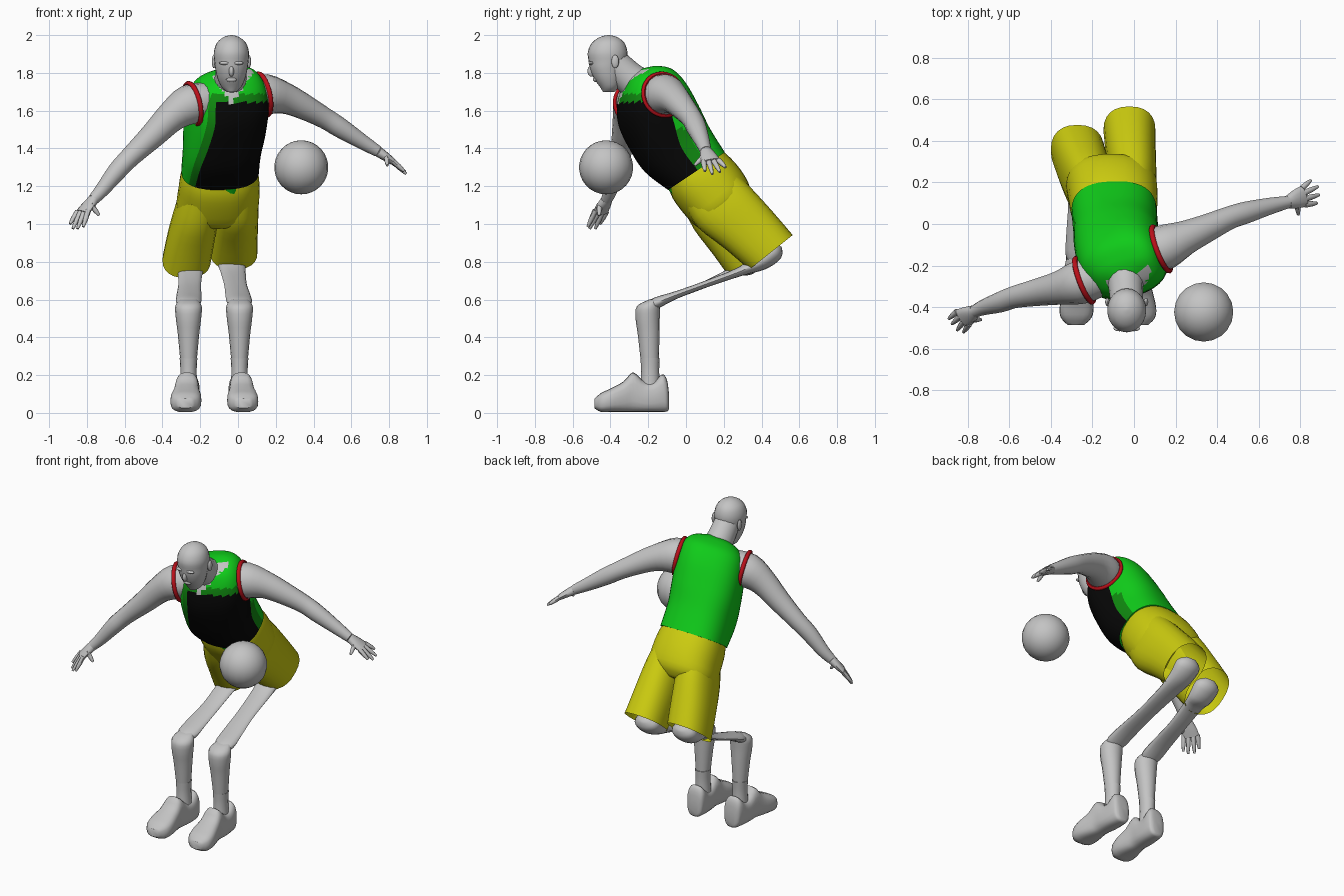
import bpy
import math
from mathutils import Vector

cube = bpy.data.objects.get("Cube")
if cube:
    bpy.data.objects.remove(cube, do_unlink=True)


def material(name, r, g, b):
    m = bpy.data.materials.new(name)
    m.use_nodes = True
    m.diffuse_color = (r, g, b, 1)
    m.node_tree.nodes["Principled BSDF"].inputs["Base Color"].default_value = (r, g, b, 1)
    return m


GREY = material("grey", .55, .55, .55)
GREEN = material("green", .005, .6, .01)
DARK_GREEN = material("dark green", .005, .25, .005)
BLACK = material("black", .002, .002, .002)
YELLOW = material("yellow", .6, .6, .005)
RED = material("red", .5, .005, .01)
parts = []


def smooth_keys(keys, steps):
    """Catmull-Rom interpolation of whole key tuples."""
    out = []
    for i in range(len(keys) - 1):
        p0, p1, p2 = keys[max(i - 1, 0)], keys[i], keys[i + 1]
        p3 = keys[min(i + 2, len(keys) - 1)]
        for s in range(steps):
            t = s / steps
            out.append([b + .5 * t * (c - a + t * (2 * a - 5 * b + 4 * c - d + t * (3 * (b - c) + d - a)))
                        for a, b, c, d in zip(p0, p1, p2, p3)])
    return out + [list(keys[-1])]


def loft(name, keys, mats, axis=None, side=(1, 0, 0), n=16, steps=3, power=1.0,
         open_end=False, rule=None):
    """Skin oval rings; key = x, y, z, half width, half depth, optional twist."""
    rings = smooth_keys(keys, steps)
    centres = [Vector(k[:3]) for k in rings]
    verts, faces, slots = [], [], []
    for i, k in enumerate(rings):
        t = Vector(axis) if axis else centres[min(i + 1, len(rings) - 1)] - centres[max(i - 1, 0)]
        t.normalize()
        u = Vector(side) + Vector((0, k[5] if len(k) > 5 else 0, 0))
        u = (u - t * u.dot(t)).normalized()
        w = t.cross(u)
        for j in range(n):
            a = math.tau * j / n
            c, s = math.cos(a), math.sin(a)
            verts.append(centres[i] + u * max(k[3], .002) * math.copysign(abs(c) ** power, c)
                         + w * max(k[4], .002) * math.copysign(abs(s) ** power, s))
    for i in range(len(rings) - 1):
        for j in range(n):
            f = [i * n + j, i * n + (j + 1) % n, (i + 1) * n + (j + 1) % n, (i + 1) * n + j]
            faces.append(f)
            a = math.tau * (j + .5) / n
            slots.append(rule(sum((verts[v] for v in f), Vector()) / 4, math.cos(a), math.sin(a))
                         if rule else 0)
    faces.append(list(range(n))[::-1])
    if not open_end:
        faces.append([len(verts) - n + j for j in range(n)])
    slots += [0, 0]
    me = bpy.data.meshes.new(name)
    me.from_pydata(verts, [], faces)
    for m in mats:
        me.materials.append(m)
    for p, s in zip(me.polygons, slots):
        p.material_index = s
    ob = bpy.data.objects.new(name, me)
    bpy.context.collection.objects.link(ob)
    parts.append(ob)
    return ob


def blob(name, loc, scale, mat, segments=16):
    bpy.ops.mesh.primitive_uv_sphere_add(segments=segments, ring_count=segments * 3 // 4, location=loc)
    ob = bpy.context.object
    ob.name, ob.scale = name, scale
    ob.data.materials.append(mat)
    parts.append(ob)


# Jersey: black front panel, green back and straps, bare V at the neck
def jersey_rule(c, lateral, back):
    if back < .2 and c.y < -.2 and abs(c.x + .035) < .65 * (c.z - 1.63):
        return 3
    if back < 0 and c.z < 1.645 and lateral > -.6:
        return 2
    if back < 0 and c.z < 1.69 and lateral > -.8:
        return 1
    if back < .3 and lateral > 0 and c.z < 1.5:
        return 1
    return 0


TORSO = (0, -.55, .83)
loft("jersey", [(-.095, .055, 1.28, .205, .18, .05), (-.085, -.045, 1.39, .205, .205, .15),
                (-.07, -.115, 1.51, .212, .21, .35), (-.055, -.18, 1.635, .21, .2, .5),
                (-.05, -.22, 1.725, .19, .16, .5), (-.04, -.25, 1.775, .14, .1, .45),
                (-.04, -.27, 1.795, .06, .05, .4)],
     [GREEN, DARK_GREEN, BLACK, GREY], axis=TORSO, n=48, steps=6, power=.8, rule=jersey_rule)
loft("jersey_tail", [(-.04, -.085, 1.19, .03, .012), (-.04, -.055, 1.15, .03, .01)], [GREEN], n=8)

# Neck, head and face
loft("neck", [(-.045, -.22, 1.72, .1, .1), (-.04, -.29, 1.765, .085, .088),
              (-.035, -.38, 1.85, .078, .08)], [GREY])
loft("head", [(-.035, -.41, 1.7, .025, .03), (-.035, -.405, 1.725, .052, .05),
              (-.035, -.412, 1.77, .073, .075), (-.035, -.418, 1.82, .085, .09),
              (-.035, -.415, 1.86, .09, .1), (-.035, -.415, 1.91, .093, .105),
              (-.035, -.412, 1.96, .076, .085), (-.035, -.41, 1.99, .04, .045),
              (-.035, -.41, 2, .005, .005)], [GREY], axis=(0, 0, 1), n=24)
blob("nose", (-.035, -.5, 1.81), (.014, .022, .03), GREY, 12)
blob("lips", (-.035, -.478, 1.765), (.028, .014, .014), GREY, 12)
for sx, label in ((1, "left"), (-1, "right")):
    blob(label + "_ear", (-.035 + sx * .093, -.375, 1.86), (.011, .02, .035), GREY, 12)
    blob(label + "_brow", (-.035 + sx * .035, -.502, 1.852), (.03, .014, .01), GREY, 12)


# Arms with palms, fingers and red armhole trim
def arm(label, keys, palm, across, tips, thumb, hole):
    loft(label + "_arm", [k + (k[3],) for k in keys], [GREY], side=(0, 1, 0), n=16)
    wrist, palm, across = Vector(keys[-1][:3]), Vector(palm), Vector(across).normalized()
    mid = wrist.lerp(palm, .5)
    loft(label + "_palm", [(*wrist, .032, .028), (*mid, .046, .024), (*palm, .052, .018)],
         [GREY], side=across, n=12)
    roots = [palm + across * (i - 1.5) * .028 for i in range(4)] + [mid + across * .03]
    for i, (root, tip) in enumerate(zip(roots, tips + [thumb])):
        tip = Vector(tip)
        start = root.lerp(tip, -.15)
        loft(label + ("_thumb" if i == 4 else "_finger_%d" % (i + 1)),
             [(*start, .015, .014), (*root.lerp(tip, .5), .013, .013), (*tip, .007, .007)],
             [GREY], side=across, n=8, steps=2)
    bpy.ops.mesh.primitive_torus_add(
        location=hole, rotation=Vector((1, .38, .22)).to_track_quat("Z", "Y").to_euler(),
        major_radius=.112, minor_radius=.013, major_segments=32, minor_segments=8)
    trim = bpy.context.object
    trim.name = label + "_armhole_trim"
    trim.data.materials.append(RED)
    parts.append(trim)


arm("left", [(.06, -.15, 1.68, .1), (.15, -.11, 1.685, .108), (.25, -.065, 1.665, .083),
             (.35, -.02, 1.62, .068), (.46, .03, 1.56, .056), (.54, .055, 1.51, .053),
             (.65, .085, 1.44, .041), (.74, .105, 1.385, .03)],
    (.82, .135, 1.33), (.2, -.95, -.1),
    [(.85, .21, 1.3), (.885, .18, 1.275), (.89, .14, 1.265), (.88, .1, 1.28)],
    (.79, .045, 1.31), (.13, -.12, 1.685))
arm("right", [(-.17, -.25, 1.65, .1), (-.26, -.28, 1.63, .106), (-.35, -.305, 1.57, .083),
              (-.45, -.325, 1.47, .068), (-.57, -.35, 1.355, .054), (-.64, -.375, 1.28, .05),
              (-.72, -.4, 1.18, .038), (-.765, -.42, 1.13, .03)],
    (-.825, -.455, 1.06), (.7, -.7, .05),
    [(-.89, -.455, 1), (-.875, -.48, .975), (-.85, -.51, .975), (-.82, -.52, .985)],
    (-.735, -.46, 1.045), (-.24, -.27, 1.635))

# Shorts: hips plus two open legs
HIPS = (0, .62, -.78)
loft("shorts_hips", [(-.095, .035, 1.305, .19, .165), (-.097, .075, 1.25, .207, .185),
                     (-.102, .14, 1.17, .215, .19), (-.11, .2, 1.09, .21, .175),
                     (-.115, .23, 1.05, .12, .12)], [YELLOW], axis=HIPS, n=32, power=.85)
loft("left_shorts_leg", [(-.005, .12, 1.19, .1, .16), (-.005, .2, 1.09, .113, .175),
                         (-.015, .33, .97, .12, .16), (-.022, .45, .85, .125, .147)],
     [YELLOW], axis=HIPS, n=24, power=.85, open_end=True)
loft("right_shorts_leg", [(-.19, .11, 1.19, .1, .16), (-.215, .18, 1.08, .115, .175),
                          (-.245, .27, .945, .125, .165), (-.272, .355, .81, .128, .155)],
     [YELLOW], axis=HIPS, n=24, power=.85, open_end=True)


# Bent legs with flattened thighs, socks and shoes
def leg(label, xk, xa, dy, dz, toe):
    def x(f):
        return xk + (xa - xk) * f
    loft(label + "_thigh", [(xk, .49 + dy, .89 + dz, .03, .02), (xk, .465 + dy, .86 + dz, .08, .055),
                            (xk, .4 + dy, .805 + dz, .078, .05), (x(.2), .29 + dy / 2, .75, .067, .025),
                            (x(.5), .1, .68, .06, .018), (x(.8), -.05, .625, .066, .02),
                            (xa, -.15, .585, .066, .03), (xa, -.2, .56, .04, .03)], [GREY])
    loft(label + "_calf", [(xa, -.165, .6, .045, .03), (xa, -.198, .565, .07, .062),
                           (xa, -.203, .5, .067, .064), (xa, -.198, .42, .057, .058),
                           (xa, -.192, .28, .044, .048)], [GREY], axis=(0, 0, -1))
    loft(label + "_sock", [(xa, -.19, .29, .047, .051), (xa, -.19, .22, .043, .048),
                           (xa, -.19, .14, .047, .052)], [GREY], axis=(0, 0, -1))
    shoe = [(.09, .06, .03, .04), (.1, .09, .052, .082), (.125, .105, .06, .1), (.17, .085, .062, .08),
            (.22, .085, .062, .08), (.28, .11, .062, .105), (.33, .086, .07, .081),
            (.4, .067, .082, .062), (.45, .055, .074, .05), (.485, .05, .04, .025)]
    loft(label + "_shoe", [(xa + toe * (d - .1) * 2.5, -d, z, w, h) for d, z, w, h in shoe],
         [GREY], axis=(0, -1, 0), n=20, power=.7)


leg("left", -.035, .008, 0, 0, .022)
leg("right", -.25, -.262, -.08, -.03, -.018)

# Ball
blob("ball", (.335, -.423, 1.3), (.143, .143, .143), GREY, 20)

bpy.ops.object.select_all(action="DESELECT")
for ob in parts:
    ob.select_set(True)
bpy.context.view_layer.objects.active = parts[0]
bpy.ops.object.shade_smooth_by_angle(angle=math.radians(45))
